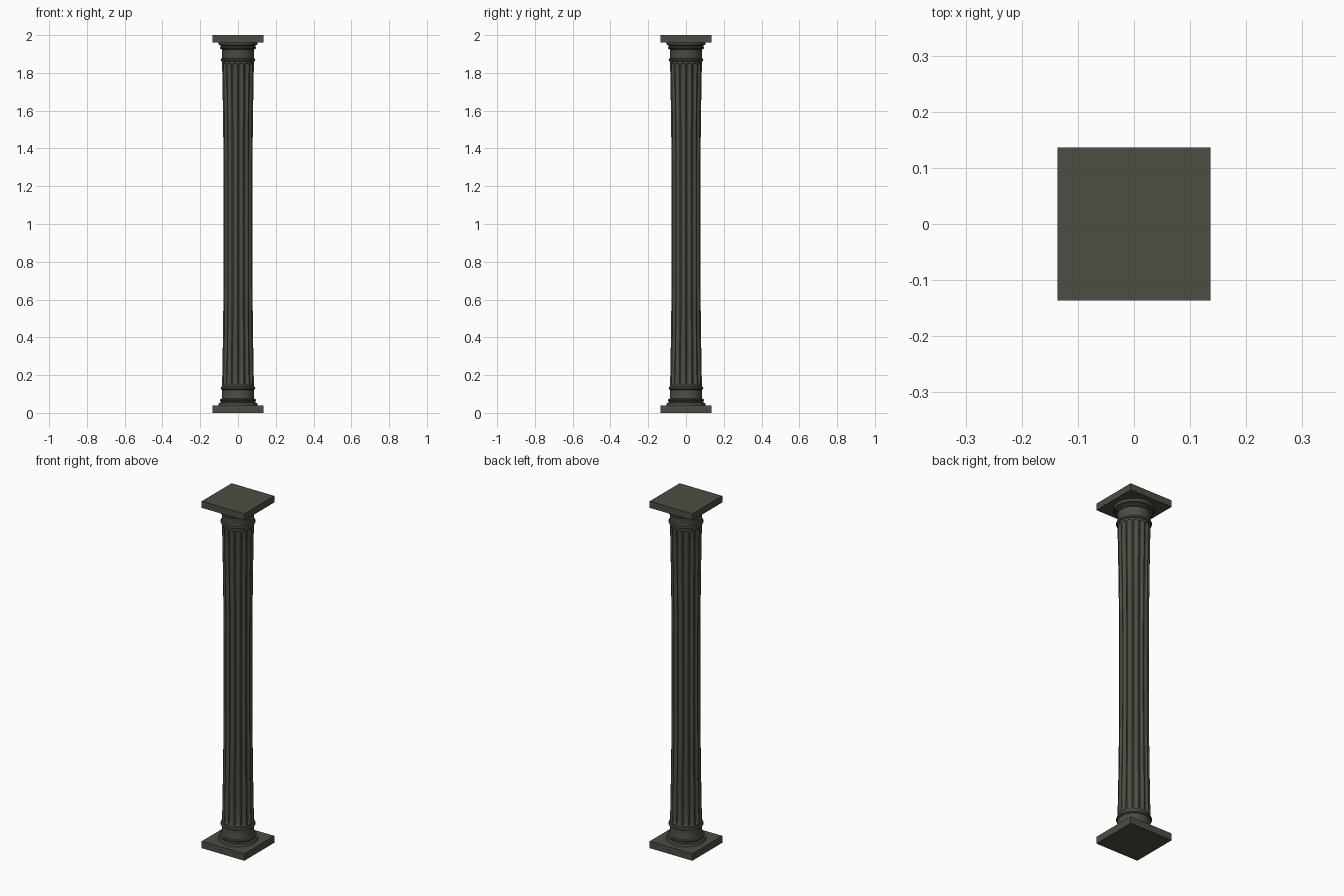
import bpy, bmesh, math

if "Cube" in bpy.data.objects:
    bpy.data.objects.remove(bpy.data.objects["Cube"])

stone = bpy.data.materials.new("dark olive stone")
stone.diffuse_color = (0.075, 0.073, 0.056, 1)
stone.use_nodes = True
stone.node_tree.nodes["Principled BSDF"].inputs["Base Color"].default_value = stone.diffuse_color


def finish(name, bm, angle=None):
    bmesh.ops.recalc_face_normals(bm, faces=bm.faces)
    me = bpy.data.meshes.new(name)
    bm.to_mesh(me)
    bm.free()
    ob = bpy.data.objects.new(name, me)
    bpy.context.collection.objects.link(ob)
    me.materials.append(stone)
    if angle:
        bpy.ops.object.select_all(action='DESELECT')
        ob.select_set(True)
        bpy.context.view_layer.objects.active = ob
        bpy.ops.object.shade_smooth_by_angle(angle=math.radians(angle))
    return ob


def loft(name, zs, n, radius, angle):
    """Stack of rings, radius(a, z, i), capped at both ends."""
    bm = bmesh.new()
    rings = []
    for i, z in enumerate(zs):
        ring = []
        for k in range(n):
            a = 2 * math.pi * k / n
            r = radius(a, z, i)
            ring.append(bm.verts.new((r * math.sin(a), -r * math.cos(a), z)))
        rings.append(ring)
    for lo, hi in zip(rings, rings[1:]):
        for k in range(n):
            j = (k + 1) % n
            bm.faces.new((lo[k], lo[j], hi[j], hi[k]))
    bm.faces.new(rings[0])
    bm.faces.new(rings[-1])
    return finish(name, bm, angle)


def slab(name, z0, z1, half):
    bm = bmesh.new()
    bmesh.ops.create_cube(bm, size=1)
    for v in bm.verts:
        v.co = (v.co.x * 2 * half, v.co.y * 2 * half, z0 if v.co.z < 0 else z1)
    return finish(name, bm)


# square plinth and abacus
slab("plinth", 0, 0.04, 0.136)
slab("abacus", 1.962, 2.0, 0.136)

# turned mouldings: (radius, height from the slab outwards)
profile = [(0.104, 0.035), (0.104, 0.046), (0.101, 0.052), (0.092, 0.055),
           (0.090, 0.060), (0.094, 0.062), (0.096, 0.067), (0.094, 0.072),
           (0.086, 0.075), (0.084, 0.082), (0.084, 0.122), (0.089, 0.124),
           (0.092, 0.130), (0.089, 0.137), (0.083, 0.140)]
for name, flip in (("base_moulding", False), ("capital_moulding", True)):
    zs = [2 - h if flip else h for r, h in profile]
    loft(name, zs, 64, lambda a, z, i: profile[i][0], 35)

# waisted shaft with round-ended flutes
FLUTES, STEPS = 16, 12
Z0, Z1 = 0.135, 1.865
F0, F1 = 0.148, 1.852
HALF, DEPTH = 0.0115, 0.008


def shaft_radius(a, z, i):
    t = (z - 1) / (Z1 - 1)
    r = 0.0755 + 0.009 * t * t
    pitch = 2 * math.pi / FLUTES
    u = ((a % pitch) - pitch / 2) * 0.08 / HALF      # across the flute
    e = max(F0 + HALF - z, z - F1 + HALF, 0) / HALF  # into the rounded end
    return r - DEPTH * math.sqrt(max(0, 1 - u * u - e * e))


ends = [0, 0.001, 0.003, 0.006, HALF]
levels = [Z0] + [F0 + d for d in ends]
levels += [0.16 + (1.84 - 0.16) * k / 12 for k in range(1, 12)]
levels += [F1 - d for d in reversed(ends)] + [Z1]
loft("fluted_shaft", levels, FLUTES * STEPS, shaft_radius, 30)
